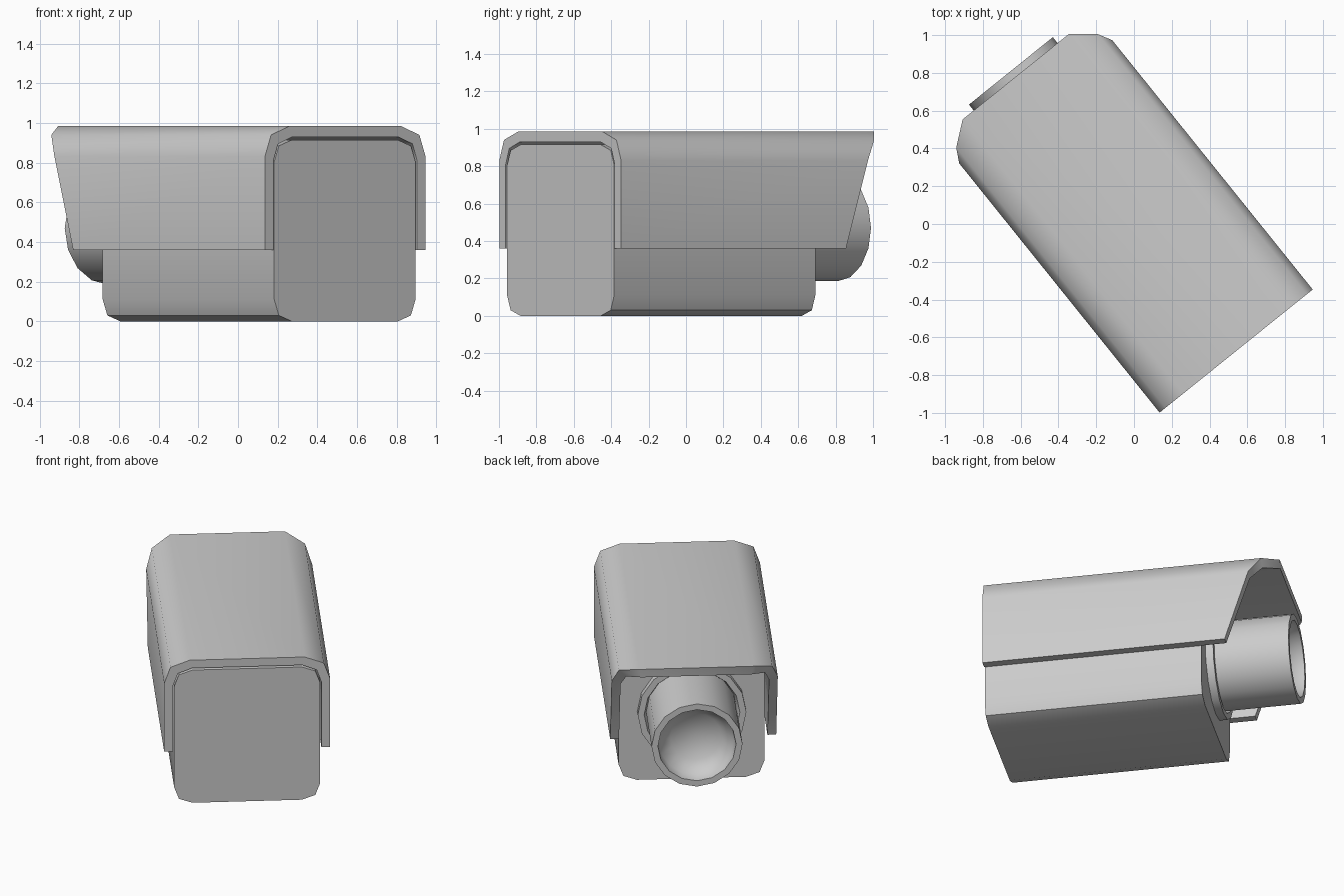
import bpy, bmesh, math
from mathutils import Matrix

if "Cube" in bpy.data.objects:
    bpy.data.objects.remove(bpy.data.objects["Cube"])

# Local axes: x across the housing, y towards the lens, z up; then turned about z
TURN = Matrix.Rotation(math.radians(38.8), 4, 'Z')


def finish(name, bm, angle=50):
    bmesh.ops.remove_doubles(bm, verts=bm.verts, dist=1e-5)
    bmesh.ops.recalc_face_normals(bm, faces=bm.faces)
    bm.transform(TURN)
    me = bpy.data.meshes.new(name)
    bm.to_mesh(me)
    bm.free()
    ob = bpy.data.objects.new(name, me)
    bpy.context.collection.objects.link(ob)
    bpy.ops.object.select_all(action='DESELECT')
    ob.select_set(True)
    bpy.context.view_layer.objects.active = ob
    bpy.ops.object.shade_smooth_by_angle(angle=math.radians(angle))
    return ob


def prism(name, back, front):
    """Join two matching closed outlines into a capped solid."""
    bm = bmesh.new()
    a = [bm.verts.new(p) for p in back]
    b = [bm.verts.new(p) for p in front]
    n = len(a)
    for i in range(n):
        j = (i + 1) % n
        bm.faces.new((a[i], a[j], b[j], b[i]))
    return bm, a, b


def lathe(name, profile, z, sides=16):
    """Spin (radius, y) points about the lens axis."""
    bm = bmesh.new()
    vs = [bm.verts.new((r, y, z)) for r, y in profile]
    es = [bm.edges.new(e) for e in zip(vs, vs[1:])]
    bmesh.ops.spin(bm, geom=vs + es, cent=(0, 0, z), axis=(0, 1, 0),
                   angle=math.tau, steps=sides, use_duplicate=False)
    return finish(name, bm)


# Main housing: rounded box
W, H = 0.457, 0.915
corner = [(0.0, 0.11), (0.03, 0.03), (0.115, 0.0)]
right = [(W - a, b) for a, b in reversed(corner)] + [(W - a, H - b) for a, b in corner]
outline = right + [(-x, z) for x, z in reversed(right)]
bm, a, b = prism("housing", [(x, -0.86, z) for x, z in outline],
                 [(x, 0.52, z) for x, z in outline])
bm.faces.new(a)
bm.faces.new(b)
finish("housing", bm)

# Sun hood: thin arch with raked front edge, points are (x, z, front y)
outer = [(0.52, 0.36, 0.68), (0.52, 0.83, 0.83), (0.48, 0.94, 0.905), (0.36, 0.985, 1.0)]
inner = [(0.465, 0.36, 0.68), (0.465, 0.81, 0.83), (0.435, 0.895, 0.905), (0.345, 0.93, 1.0)]


def arch(half):
    return half + [(-x, z, y) for x, z, y in reversed(half)]


loop = arch(outer) + arch(inner)[::-1]
bm, a, b = prism("sun_hood", [(x, -0.863, z) for x, z, y in loop],
                 [(x, y, z) for x, z, y in loop])
n = len(loop)
for ring in (a, b):
    for i in range(n // 2 - 1):
        bm.faces.new((ring[i], ring[i + 1], ring[n - 2 - i], ring[n - 1 - i]))
finish("sun_hood", bm)

# Lens barrel with a recessed dished glass, and its collar
lathe("lens_barrel", [(0, 0.5), (0.285, 0.5), (0.285, 1.04), (0.245, 1.04),
                      (0.235, 0.97), (0.16, 0.91), (0, 0.88)], 0.47)
lathe("lens_collar", [(0.285, 0.51), (0.34, 0.51), (0.34, 0.57), (0.30, 0.57),
                      (0.285, 0.53)], 0.47)
